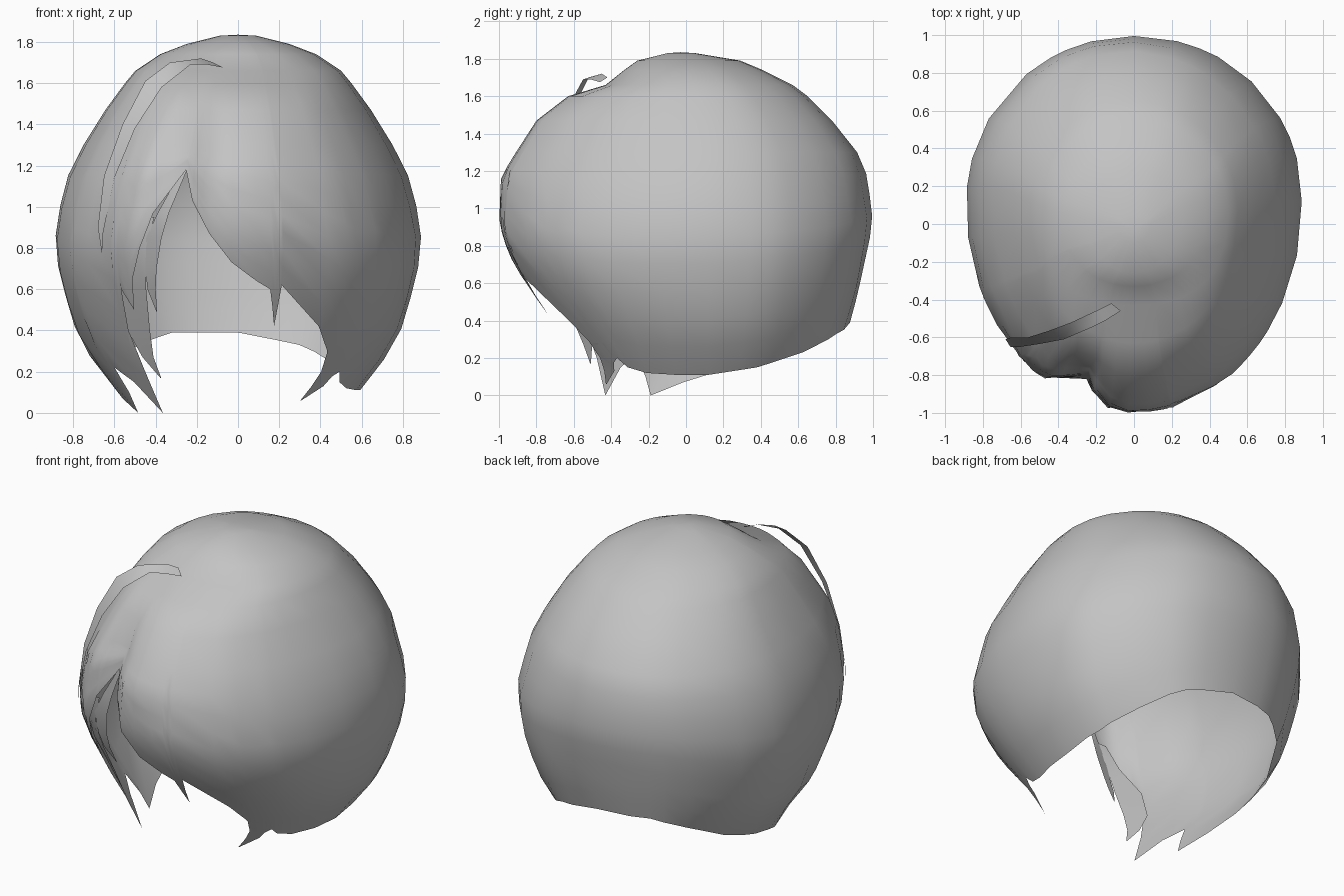
import bpy, bmesh, math

if "Cube" in bpy.data.objects:
    bpy.data.objects.remove(bpy.data.objects["Cube"])

grey = bpy.data.materials.new("hair_grey")
grey.diffuse_color = (0.55, 0.55, 0.55, 1)
grey.use_nodes = True
grey.node_tree.nodes["Principled BSDF"].inputs["Base Color"].default_value = grey.diffuse_color

# horizontal rings of the hair volume: height, half width, front y, back y
RINGS = [
    (1.83, .09, -.10, .05), (1.79, .25, -.26, .29), (1.74, .38, -.33, .41),
    (1.66, .50, -.43, .57), (1.60, .55, -.63, .65), (1.47, .645, -.80, .78),
    (1.30, .75, -.91, .915), (1.17, .82, -.99, .97), (.92, .888, -1.0, 1.0),
    (.76, .888, -.95, .965), (.55, .835, -.83, .92), (.40, .79, -.73, .88),
    (.30, .74, -.67, .85), (.10, .585, -.55, .76), (0, .53, -.50, .70)]

# lower hem: angle (0 = front, positive = right), height
HEM = [
    (-180, .39), (-156, .39), (-140, .33), (-120, .23), (-95, .13), (-80, .07),
    (-66, 0), (-64.5, .10), (-62, .22), (-54, .15), (-43.5, 0), (-42.8, .20),
    (-41.5, .40), (-40.5, .60), (-37, .50), (-35.5, .65), (-32, .80), (-28, .97),
    (-18, 1.18), (-15, 1.03), (-9, .87), (-2, .73), (6, .64), (10.5, .60),
    (11.5, .52), (12.6, .42), (13.5, .53), (14.2, .62), (29, .42), (35.5, .30),
    (39, .20), (43, .16), (48, .20), (52, .15), (61, .12), (75, .11),
    (90, .11), (113, .15), (136, .23), (157, .33), (180, .39)]


def lerp_table(table, v):
    """Row of a table, ordered by its first column, interpolated at v."""
    for a, b in zip(table, table[1:]):
        lo, hi = sorted((a[0], b[0]))
        if lo <= v <= hi:
            t = (v - a[0]) / (b[0] - a[0])
            return [p + (q - p) * t for p, q in zip(a, b)]
    return table[0] if abs(v - table[0][0]) < abs(v - table[-1][0]) else table[-1]


def bump(v, mid, width):
    return max(0, 1 - abs(v - mid) / width)


def on_volume(deg, z, scale=1.0):
    """Point on the hair volume at an angle and height."""
    _, w, front, back = lerp_table(RINGS, z)
    yc = .12 * min(1, (1.835 - z) / .4)
    a = math.radians(deg)
    c, s = math.cos(a), math.sin(a)
    reach = yc - front if c > 0 else back - yc
    if c > 0:
        # parting hollow over the left brow, crown dip only near the middle
        fade = max(0, min(1, (1.62 - z) / .3))
        reach *= 1 - .12 * fade * math.exp(-((deg + 21) / 8) ** 2)
        reach *= 1 + .25 * s * s * bump(z, 1.67, .1)
        # left side locks hang further forward
        if deg < 0:
            reach += .14 * max(0, min(1, (.5 - z) / .5))
    # lopsided fullness: heavier low down, fuller high at the rear left
    low, high = bump(z, .6, .4), bump(z, 1.25, .35)
    if s > 0:
        full = .033 * low - .02 * high
    else:
        full = .03 * low if c > 0 else .02 * high
    scale *= 1 + full * abs(math.sin(2 * a))
    return (w * s * scale, yc - reach * c * scale, z)


def make_object(name, verts, faces, angle=80):
    me = bpy.data.meshes.new(name)
    me.from_pydata(verts, [], faces)
    me.materials.append(grey)
    bm = bmesh.new()
    bm.from_mesh(me)
    bmesh.ops.remove_doubles(bm, verts=bm.verts, dist=1e-5)
    bmesh.ops.recalc_face_normals(bm, faces=bm.faces)
    bm.to_mesh(me)
    bm.free()
    ob = bpy.data.objects.new(name, me)
    bpy.context.collection.objects.link(ob)
    bpy.ops.object.select_all(action='DESELECT')
    ob.select_set(True)
    bpy.context.view_layer.objects.active = ob
    bpy.ops.object.shade_smooth_by_angle(angle=math.radians(angle))
    return ob


def strip(name, left, right):
    """Ribbon between two edges with equal point counts."""
    n = len(left)
    return make_object(name, left + right,
                       [(i, i + 1, n + i + 1, n + i) for i in range(n - 1)])


# main hair shell: fixed rings on the crown, lower rows stretched to the hem
angles = sorted({h[0] for h in HEM} | {a for a in range(-180, 181, 15)
                if all(abs(a - h[0]) > 5 for h in HEM)})
crown = [r[0] for r in RINGS if r[0] >= 1.3]
LOW = 8
verts, faces = [], []
for a in angles:
    hem = lerp_table(HEM, a)[1]
    heights = crown + [1.3 + (hem - 1.3) * i / LOW for i in range(1, LOW + 1)]
    verts += [on_volume(a, z) for z in heights]
rows = len(crown) + LOW
for c in range(len(angles) - 1):
    p, q = c * rows, (c + 1) * rows
    faces += [(p + i, q + i, q + i + 1, p + i + 1) for i in range(rows - 1)]
top = len(verts)
verts.append((0, -.03, 1.835))
faces += [(top, (c + 1) * rows, c * rows) for c in range(len(angles) - 1)]
make_object("hair_shell", verts, faces)


# loose locks: rows of (left angle, right angle, height) hugging the volume
def lock(name, table, scale):
    strip(name, [on_volume(l, z, scale) for l, r, z in table],
          [on_volume(r, z, scale) for l, r, z in table])


lock("brow_lock", [(-20, -18, 1.18), (-27, -23, .97), (-30.5, -25, .85),
                   (-31, -27, .70), (-31, -28, .60), (-29, -28.8, .49)], .98)
lock("temple_lock", [(-32, -28, .95), (-36, -30.5, .80), (-42, -31.5, .60),
                     (-43, -33, .40), (-41, -35.5, .27), (-37, -36.5, .17)], .98)
lock("cheek_lock", [(36, 44, .28), (37.5, 46, .20), (36, 43, .13),
                    (32.5, 33, .06)], 1.0)

# thin swept strand standing off the left of the crown
strip("swept_strand",
      [(-.12, -.42, 1.70), (-.18, -.45, 1.72), (-.33, -.52, 1.70),
       (-.45, -.565, 1.61), (-.56, -.60, 1.40), (-.65, -.60, 1.15),
       (-.68, -.61, .90), (-.66, -.635, .77)],
      [(-.07, -.46, 1.675), (-.15, -.51, 1.69), (-.23, -.55, 1.69),
       (-.37, -.61, 1.58), (-.50, -.635, 1.38), (-.60, -.65, 1.14),
       (-.655, -.65, .87), (-.66, -.636, .77)])
